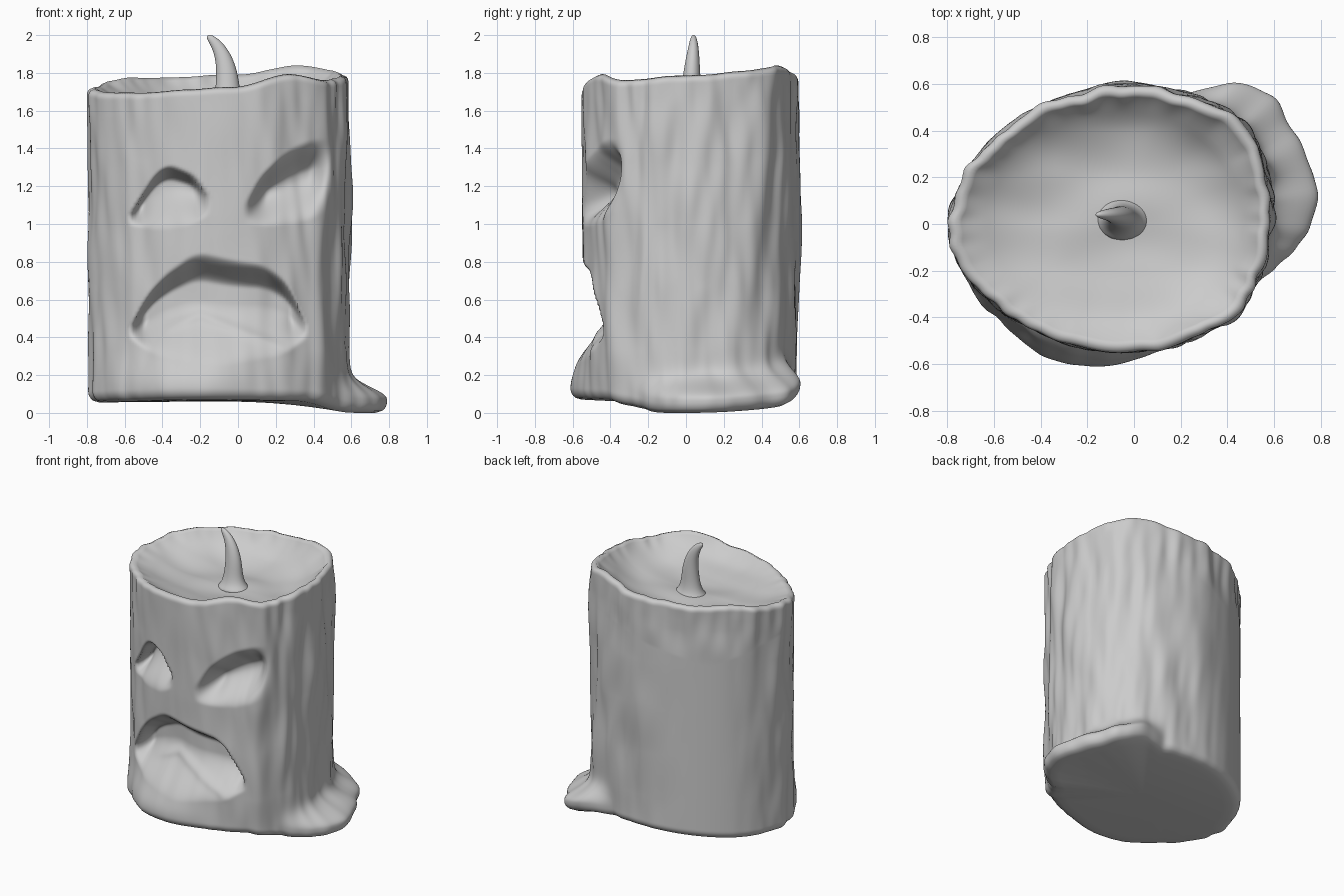
import bpy, bmesh, math
from mathutils import Vector, noise

if "Cube" in bpy.data.objects:
    bpy.data.objects.remove(bpy.data.objects["Cube"])

wax = bpy.data.materials.new("grey_wax")
wax.diffuse_color = (0.6, 0.6, 0.6, 1)
wax.use_nodes = True
wax.node_tree.nodes["Principled BSDF"].inputs["Base Color"].default_value = wax.diffuse_color
NT, NB, NS, NI = 256, 10, 170, 36


def ss(a, b, x):
    t = min(1, max(0, (x - a) / (b - a)))
    return t * t * (3 - 2 * t)


def wrap(a):
    return (a + 180) % 360 - 180


def bump(a, centre, width):
    return math.exp(-(wrap(a - centre) / width) ** 2)


def interp(pts, x):
    for (x0, y0), (x1, y1) in zip(pts, pts[1:]):
        if x0 <= x <= x1:
            return y0 + (y1 - y0) * (x - x0) / (x1 - x0)
    return pts[0][1] if x < pts[0][0] else pts[-1][1]


def soft(pts, x):
    return sum(interp(pts, x + k * .018) for k in range(-3, 4)) / 7


# face hollows: upper outline, lower outline, depth, lip softness, ramp start, end softness
HOLLOWS = [
    ([(-.58, 1.02), (-.5, 1.17), (-.4, 1.33), (-.28, 1.29), (-.2, 1.24), (-.15, 1.1)],
     [(-.58, .99), (-.4, .96), (-.22, .99), (-.15, 1.06)], .14, .25, .3, .08),
    ([(.03, 1.07), (.1, 1.24), (.25, 1.39), (.4, 1.46), (.5, 1.45)],
     [(.03, 1.0), (.15, .98), (.35, 1.0), (.5, 1.08)], .16, .4, .42, .13),
    ([(-.58, .42), (-.5, .6), (-.4, .73), (-.22, .86), (0, .81), (.15, .79), (.28, .68), (.37, .42)],
     [(-.58, .4), (-.45, .3), (-.1, .24), (.25, .3), (.37, .4)], .17, .27, .42, .1),
]


def carve(x, z):
    d = 0
    for up, low, depth, lip, ramp, end in HOLLOWS:
        x0, x1 = up[0][0], up[-1][0]
        if not x0 < x < x1:
            continue
        u, l = soft(up, x), soft(low, x)
        t = (u - z) / max(u - l, .02)
        if 0 < t < 1:
            d += depth * ss(0, lip, t) * (1 - ss(ramp, 1, t)) * ss(x0, x0 + end, x) * ss(-x1, -x1 + end, -x)
    # faint peaked fold inside the mouth
    return d - .012 * math.exp(-((z - .52 + .4 * abs(x + .2)) / .03) ** 2) * ss(-.45, -.3, x) * ss(-.3, -.15, -x)


def base_z(x, y):
    return .055 - .055 * ss(.35, .66, x) + (.04 if y > 0 else .015) * (y / .6) ** 2


def rim_z(a):
    r = math.radians(a)
    n = noise.noise(Vector((math.cos(r) * 3, math.sin(r) * 3, 7)))
    return (1.755 + .045 * math.cos(r - .8) + .055 * bump(a, -62, 15) + .03 * bump(a, 52, 24)
            + .025 * bump(a, 145, 20) - .02 * bump(a, -145, 20) + .015 * n)


def outline(a, z, h):
    """Outer wax wall at angle a (degrees), height z, h above the base."""
    r = math.radians(a)
    c, s = math.cos(r), math.sin(r)
    p = Vector((-.09 + .68 * c + .05 * s * s, .02 + .57 * s))
    out = Vector((c / .68, s / .57)).normalized()
    # melted foot on the right, swelling on the front
    foot = .165 * ss(-35, 6, wrap(a)) * ss(-72, -44, -wrap(a)) + .05 * bump(a, 8, 9)
    d = foot * math.exp(-(max(0, h - .07) / .09) ** 2)
    d += .09 * bump(a, -112, 25) * math.exp(-(max(0, h - .06) / .16) ** 2)
    # corner ridges and running wax, smooth at the back left
    d += .025 * bump(a, -43, 10) + .012 * bump(a, 180, 8)
    d += .04 * bump(a, 40, 20) + .025 * bump(a, -158, 18)
    d += .02 * bump(a, 85, 16) * math.exp(-((z - 1.1) / .4) ** 2)
    calm = max(1 - bump(a, 130, 45), ss(1.35, 1.6, z))
    front = 1 - .6 * bump(a, -100, 40)
    d += .028 * calm * front * noise.noise(Vector((c * 4, s * 4, z * 1.5)))
    d += .016 * calm * front * noise.noise(Vector((c * 8 + z, s * 8, z * 3 + 5)))
    p += out * d
    if s < 0:
        p.y += carve(p.x, z)
    return p


# candle body: underside, wall, rounded rim and bowl in one surface
C = Vector((-.06, .02))
rings = []
wall = []
for i in range(NS + 1):
    v = i / NS
    ring = []
    for j in range(NT):
        a = 360 * j / NT
        q = outline(a, .06, 0)
        zb, zt = base_z(q.x, q.y), rim_z(a)
        z = zb + (zt - zb) * v
        h, g = z - zb, zt - z
        p = outline(a, z, h)
        inset = 0
        for dist, rad in ((h, .06), (g, .035)):
            if dist < rad:
                inset += rad * (1 - math.sqrt(max(0, 1 - (1 - dist / rad) ** 2)))
        p = p - (p - C).normalized() * inset
        ring.append(Vector((p.x, p.y, z)))
    wall.append(ring)
for i in range(1, NB):
    s = i / NB
    rings.append([Vector((C.x + (w.x - C.x) * s, C.y + (w.y - C.y) * s,
                          w.z * s * s + .06 * (1 - s * s))) for w in wall[0]])
rings += wall
for i in range(1, NI):
    s = 1 - i / NI
    ring = []
    for j, w in enumerate(wall[-1]):
        r = 2 * math.pi * j / NT
        # inner bowl follows a clean oval away from the lumpy rim
        oval = Vector((-.09 + .64 * math.cos(r) + .05 * math.sin(r) ** 2, .02 + .535 * math.sin(r)))
        e = oval.lerp(Vector((w.x, w.y)), ss(.85, 1, s))
        x, y = C.x + (e.x - C.x) * s, C.y + (e.y - C.y) * s
        n = .02 * noise.noise(Vector((x * 3, y * 5, 3))) * (1 - s ** 4)
        ring.append(Vector((x, y, 1.61 + (w.z - 1.61) * s ** 4.5 + n)))
    rings.append(ring)

low = min(p.z for r in rings for p in r)
bm = bmesh.new()
vr = [[bm.verts.new((p.x, p.y, p.z - low)) for p in r] for r in rings]
for r0, r1 in zip(vr, vr[1:]):
    for j in range(NT):
        k = (j + 1) % NT
        bm.faces.new((r0[j], r0[k], r1[k], r1[j]))
bm.faces.new(vr[0][::-1])
bm.faces.new(vr[-1])


def finish(bm, name):
    bmesh.ops.recalc_face_normals(bm, faces=bm.faces)
    for f in bm.faces:
        f.smooth = True
    me = bpy.data.meshes.new(name)
    bm.to_mesh(me)
    bm.free()
    me.materials.append(wax)
    ob = bpy.data.objects.new(name, me)
    bpy.context.collection.objects.link(ob)
    return ob


finish(bm, "candle_body")

# wick: tapering bent horn, x, y, z, radius
WICK = [(-.05, .02, 1.58, .15), (-.052, .022, 1.62, .09), (-.055, .025, 1.69, .068),
        (-.056, .03, 1.78, .06), (-.072, .035, 1.87, .047), (-.105, .04, 1.94, .034),
        (-.14, .04, 1.98, .022), (-.163, .04, 1.998, .01)]
bm = bmesh.new()
loops = []
for i, (x, y, z, r) in enumerate(WICK):
    a, b = WICK[max(i - 1, 0)], WICK[min(i + 1, len(WICK) - 1)]
    t = Vector((b[0] - a[0], b[1] - a[1], b[2] - a[2])).normalized()
    side = Vector((0, 1, 0)).cross(t).normalized()
    up = t.cross(side)
    loops.append([bm.verts.new(Vector((x, y, z)) + (side * math.cos(k * math.pi / 8)
                  + up * .8 * math.sin(k * math.pi / 8)) * r) for k in range(16)])
for l0, l1 in zip(loops, loops[1:]):
    for k in range(16):
        bm.faces.new((l0[k], l0[(k + 1) % 16], l1[(k + 1) % 16], l1[k]))
bm.faces.new(loops[0][::-1])
bm.faces.new(loops[-1])
wick = finish(bm, "wick")
mod = wick.modifiers.new("smooth", 'SUBSURF')
mod.levels = mod.render_levels = 2
